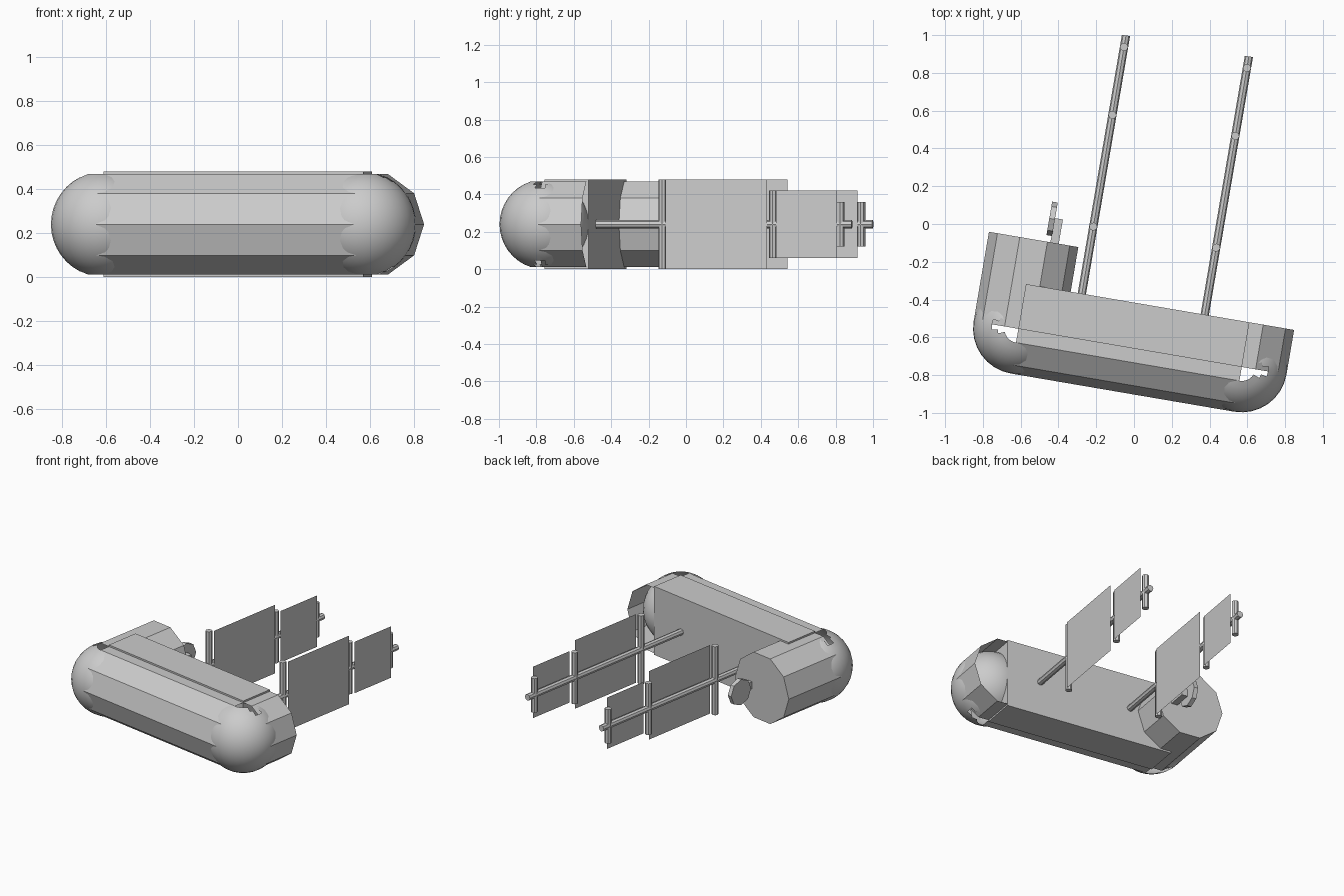
import bpy, bmesh, math
from mathutils import Matrix, Vector

if "Cube" in bpy.data.objects:
    bpy.data.objects.remove(bpy.data.objects["Cube"])

TURN = Matrix.Rotation(math.radians(-9.7), 4, 'Z')   # whole model is yawed
R, MID = 0.24, 0.24                                   # hull radius and axis height
LEFT, RIGHT, FRONT, BACK = -0.51, 0.69, -0.65, -0.41  # hull layout before the yaw

grey = bpy.data.materials.new("light_grey")
grey.diffuse_color = (0.6, 0.6, 0.6, 1)
grey.use_nodes = True
grey.node_tree.nodes["Principled BSDF"].inputs["Base Color"].default_value = grey.diffuse_color


def finish(name, bm, smooth=False):
    bm.transform(TURN)
    me = bpy.data.meshes.new(name)
    bm.to_mesh(me)
    bm.free()
    me.materials.append(grey)
    ob = bpy.data.objects.new(name, me)
    bpy.context.collection.objects.link(ob)
    for p in me.polygons:
        p.use_smooth = smooth
    return ob


def prism(name, start, end, radius, sides, cap_start=True, cap_end=True):
    """Straight prism between two points, with a corner pointing sideways."""
    a, b = Vector(start), Vector(end)
    d = (b - a).normalized()
    up = Vector((0, 1, 0)) if abs(d.z) > 0.9 else Vector((0, 0, 1))
    side = up.cross(d)
    bm = bmesh.new()
    rings = []
    for c in (a, b):
        rings.append([bm.verts.new(c + radius * (side * math.cos(t) + up * math.sin(t)))
                      for t in (2 * math.pi * i / sides for i in range(sides))])
    for i in range(sides):
        j = (i + 1) % sides
        bm.faces.new((rings[0][j], rings[0][i], rings[1][i], rings[1][j]))
    if cap_start:
        bm.faces.new(rings[0])
    if cap_end:
        bm.faces.new(rings[1])
    bmesh.ops.recalc_face_normals(bm, faces=bm.faces)
    return finish(name, bm)


def box(name, lo, hi):
    bm = bmesh.new()
    bmesh.ops.create_cube(bm, size=1)
    for v in bm.verts:
        v.co = [l + (c + 0.5) * (h - l) for c, l, h in zip(v.co, lo, hi)]
    return finish(name, bm)


def corner_ball(name, x):
    """Rounded hull corner, open in a diamond at top and bottom."""
    bm = bmesh.new()
    bmesh.ops.create_uvsphere(bm, u_segments=32, v_segments=20, radius=R)
    gone = []
    for f in bm.faces:
        c = f.calc_center_median()
        if abs(c.z) > 0.15 and abs(c.x) / 0.15 + abs(c.y) / 0.075 < 1:
            gone.append(f)
    bmesh.ops.delete(bm, geom=gone, context='FACES')
    bmesh.ops.translate(bm, verts=bm.verts, vec=(x, FRONT, MID))
    return finish(name, bm, smooth=True)


# Hull: front tube, two side tubes, rounded corners and the block behind
prism("front_hull", (LEFT, FRONT, MID), (RIGHT, FRONT, MID), R, 10, False, False)
prism("left_hull", (LEFT, FRONT, MID), (LEFT, -0.17, MID), R, 10, False, True)
prism("right_hull", (RIGHT, FRONT, MID), (RIGHT, BACK, MID), R, 10, False, False)
corner_ball("left_corner", LEFT)
corner_ball("right_corner", RIGHT)
box("hull_block", (LEFT, FRONT, 0), (RIGHT, BACK, 0.48))

# Dish on a short bracket behind the left tube
box("dish_bracket", (-0.42, -0.18, 0.205), (-0.375, -0.04, 0.255))
prism("dish", (-0.447, -0.046, 0.23), (-0.417, -0.046, 0.23), 0.09, 8)

# Two masts with cross rods and flat panels
for side, x in (("left", -0.21), ("right", 0.45)):
    prism(side + "_mast", (x, BACK - 0.02, MID), (x, 0.977, MID), 0.022, 8)
    for i, (y, half) in enumerate(((-0.05, 0.24), (0.55, 0.18), (0.915, 0.12))):
        prism(f"{side}_rod_{i + 1}", (x, y, MID - half), (x, y, MID + half), 0.022, 8)
    for i, (y0, y1, half) in enumerate(((-0.03, 0.52, 0.24), (0.57, 0.90, 0.18))):
        bm = bmesh.new()
        bm.faces.new([bm.verts.new((x + 0.027, y, MID + z))
                      for y, z in ((y0, -half), (y1, -half), (y1, half), (y0, half))])
        finish(f"{side}_panel_{i + 1}", bm)
